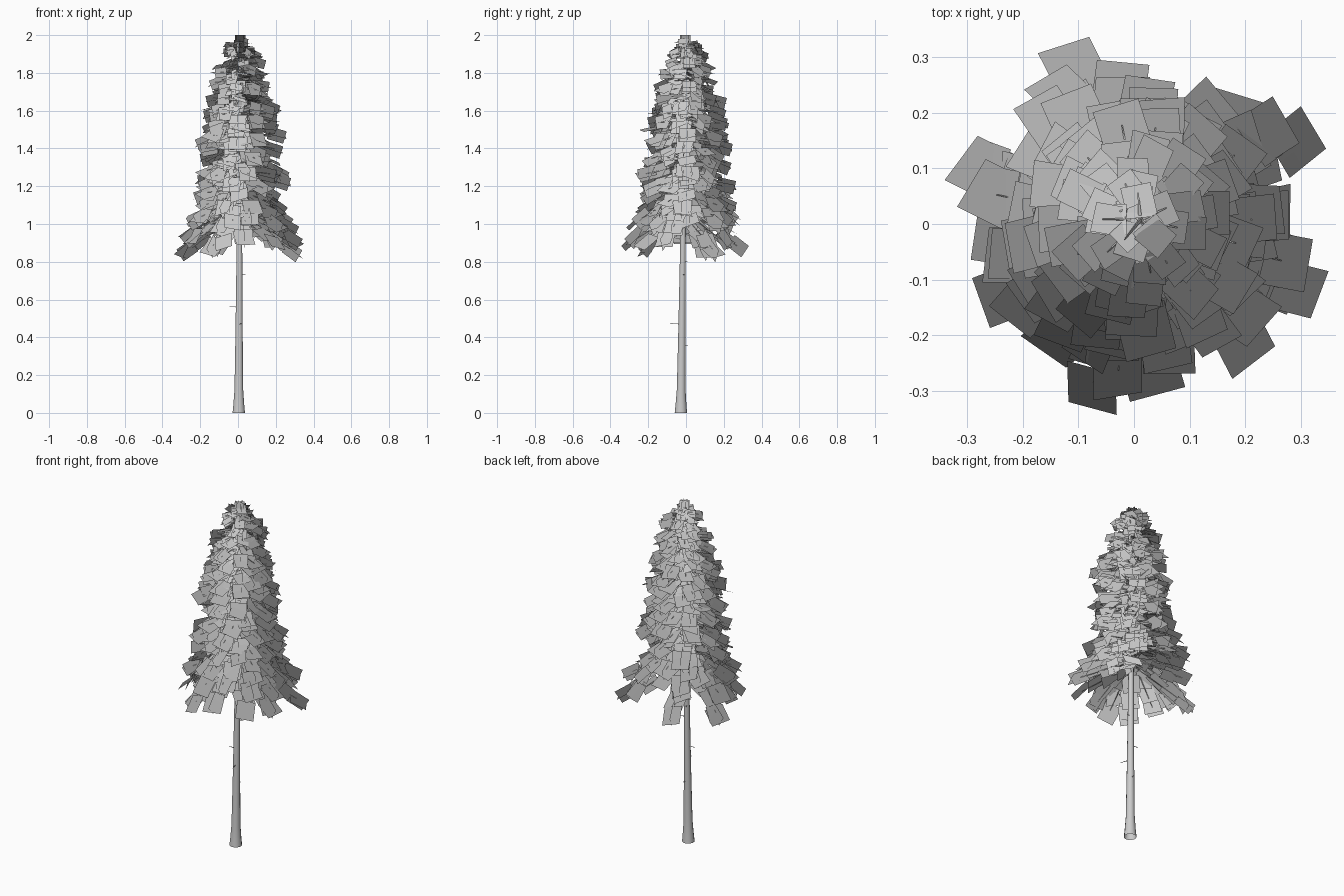
import bpy, bmesh, math, random
from mathutils import Vector

if "Cube" in bpy.data.objects:
    bpy.data.objects.remove(bpy.data.objects["Cube"])

random.seed(5)
U = random.uniform

grey = bpy.data.materials.new("light grey")
grey.diffuse_color = (0.6, 0.6, 0.6, 1)
grey.use_nodes = True
grey.node_tree.nodes["Principled BSDF"].inputs["Base Color"].default_value = grey.diffuse_color


def finish(bm, name, smooth=False):
    me = bpy.data.meshes.new(name)
    bm.to_mesh(me)
    bm.free()
    me.materials.append(grey)
    for p in me.polygons:
        p.use_smooth = smooth
    ob = bpy.data.objects.new(name, me)
    bpy.context.collection.objects.link(ob)
    return ob


def tube(bm, pts, sides):
    """Tapered tube through (centre, radius); rings lie across the path."""
    axis = (Vector(pts[-1][0]) - Vector(pts[0][0])).normalized()
    a = axis.orthogonal().normalized()
    b = axis.cross(a)
    prev = None
    for c, r in pts:
        ring = []
        for i in range(sides):
            t = 2 * math.pi * i / sides
            ring.append(bm.verts.new(Vector(c) + r * (a * math.cos(t) + b * math.sin(t))))
        if prev:
            for i in range(sides):
                j = (i + 1) % sides
                bm.faces.new((prev[i], prev[j], ring[j], ring[i]))
        prev = ring


def lerp(table, z):
    for (z0, v0), (z1, v1) in zip(table, table[1:]):
        if z <= z1:
            t = max(0, (z - z0) / (z1 - z0))
            return v0 + (v1 - v0) * t
    return table[-1][1]


normals = []   # soft outward shading normal for each card corner


def card(bm, c, u, v, lu, lv):
    """Flat foliage card centred on c, wound to face away from the trunk."""
    soft = Vector((c.x, c.y + .015, .05)).normalized()
    if u.cross(v).dot(soft) < 0:
        v = -v
    u, v = u * lu / 2, v * lv / 2
    bm.faces.new([bm.verts.new(c + p) for p in (-u - v, u - v, u + v, -u + v)])
    normals.extend([soft] * 4)


def trunk_at(z):
    return Vector((0.004 + 0.004 * z, -0.027 + 0.012 * z, z))


# Trunk with flared foot
bm = bmesh.new()
profile = [(0, .034), (.04, .03), (.12, .024), (.4, .02), (.8, .016),
           (1.2, .013), (1.6, .009), (1.95, .004)]
tube(bm, [(trunk_at(z), r) for z, r in profile], 12)
finish(bm, "trunk", True)

# Dead twigs on the bare trunk: height, angle in degrees, reach
bm = bmesh.new()
for z, ang, reach in [(.56, 180, .05), (.47, -75, .065), (.73, 15, .035),
                      (.355, 80, .035), (.8, 120, .03), (.92, -100, .04)]:
    d = Vector((math.cos(math.radians(ang)), math.sin(math.radians(ang)), .05))
    tube(bm, [(trunk_at(z), .003), (trunk_at(z) + d * reach, .0015)], 3)
finish(bm, "dead_twigs")

# Crown: drooping branches carrying crossed, overlapping cards
reach_table = [(1.0, .27), (1.15, .265), (1.25, .245), (1.4, .225), (1.6, .205),
               (1.7, .175), (1.8, .145), (1.9, .10), (1.96, .06)]
slope_table = [(1.0, -20), (1.15, -15), (1.3, -8), (1.6, -6), (1.85, -5), (1.96, 10)]
leaves, wood = bmesh.new(), bmesh.new()
up = Vector((0, 0, 1))


def branch(z, ang, reach, slope):
    out = Vector((math.cos(ang), math.sin(ang), 0))
    side = Vector((-out.y, out.x, 0))
    base = trunk_at(z)
    base.y += .012
    size = lerp([(1.0, .1), (1.6, .088), (1.95, .055)], z)
    tip = base + out * reach * .85 + up * (reach * .85 * math.tan(slope))
    tube(wood, [(base, .004), (tip, .0012)], 3)
    r = reach - size * .42
    step = 0
    while r > .03:
        local = slope - math.radians(U(0, 22) if step == 0 else U(-4, 14))
        d = out * math.cos(local) + up * math.sin(local)
        n = up * math.cos(local) - out * math.sin(local)
        twist, roll = U(-.25, .25), U(-.4, .4)
        s = side * math.cos(roll) + n * math.sin(roll)
        u = d * math.cos(twist) + s * math.sin(twist)
        v = s * math.cos(twist) - d * math.sin(twist)
        c = base + out * r + up * (r * math.tan(slope) + U(-.01, .01))
        card(leaves, c, u, v, size * U(.95, 1.15), size * U(.9, 1.05))
        # Upright card along the branch
        if random.random() < (.75 if step == 0 else .35):
            card(leaves, c - d * .005, d, n, size, size * .75)
        # Hanging card that faces outwards
        if step < 2 and random.random() < .5:
            hang = (out * .45 - up * .89).normalized()
            card(leaves, c - d * .02 - up * .005, side, hang, size, size * .9)
        r -= size * .8
        step += 1


# Main crown
count = 165
for i in range(count):
    z = 1.08 + .875 * i / (count - 1)
    branch(z, i * 2.39996 + U(-.3, .3), lerp(reach_table, z) * U(.76, 1.1),
           math.radians(lerp(slope_table, z) + U(-8, 8)))

# Long separate branches of the lowest skirt: angle, reach
for k, (ang, reach) in enumerate([(28, .36), (50, .31), (112, .345), (160, .34), (185, .30), (207, .32),
                                  (235, .29), (254, .345), (275, .31), (312, .32), (338, .345)]):
    branch(1.04 + .02 * (k % 3), math.radians(ang), reach, math.radians(-30 + U(-4, 5)))
    branch(1.09 + .03 * (k % 3), math.radians(ang + 8), reach * .9, math.radians(-23 + U(-4, 4)))

# Leader tuft at the very top
for k in range(4):
    t = math.pi * k / 4
    card(leaves, trunk_at(1.955), Vector((math.cos(t), math.sin(t), 0)), up, .055, .09)
foliage = finish(leaves, "foliage_cards", True)
foliage.data.normals_split_custom_set_from_vertices(normals)
finish(wood, "branches")
